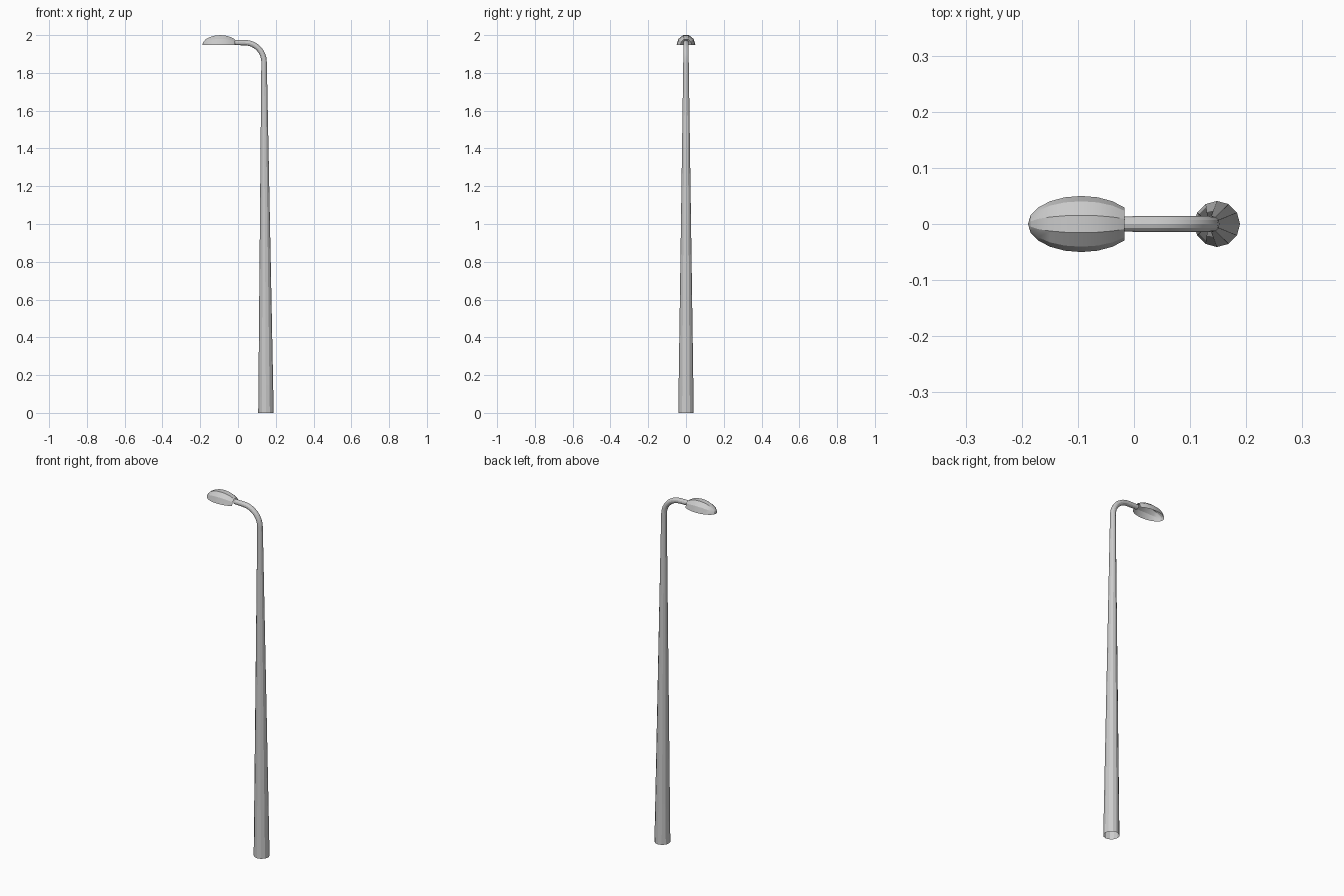
import bpy, bmesh
from math import sin, cos, pi, radians

if "Cube" in bpy.data.objects:
    bpy.data.objects.remove(bpy.data.objects["Cube"])


def make_object(name, rings, closed, tip=None):
    """Skin successive rings of points; optionally finish with a tip fan."""
    bm = bmesh.new()
    rows = [[bm.verts.new(p) for p in ring] for ring in rings]
    n = len(rows[0])
    count = n if closed else n - 1
    for a, b in zip(rows, rows[1:]):
        for i in range(count):
            j = (i + 1) % n
            bm.faces.new((a[i], a[j], b[j], b[i]))
    if tip:
        t = bm.verts.new(tip)
        for i in range(count):
            bm.faces.new((rows[-1][i], rows[-1][(i + 1) % n], t))
    bmesh.ops.recalc_face_normals(bm, faces=bm.faces[:])
    mesh = bpy.data.meshes.new(name)
    bm.to_mesh(mesh)
    bm.free()
    obj = bpy.data.objects.new(name, mesh)
    bpy.context.collection.objects.link(obj)
    return obj


# Pole: tapered, leaning shaft that bends over into a thin arm, open ends
SIDES = 12
path = [(0.148, 0.0, 0.0, 0.041)]                      # x, z, bend angle, radius
for k in range(9):
    a = pi / 2 * k / 8
    path.append((0.036 + 0.102 * cos(a), 1.858 + 0.102 * sin(a), a, 0.0145))
path.append((-0.02, 1.961, pi / 2, 0.0135))

rings = []
for x, z, a, r in path:
    ring = []
    for i in range(SIDES):
        t = 2 * pi * i / SIDES
        ring.append((x + r * cos(t) * cos(a), r * sin(t), z + r * cos(t) * sin(a)))
    rings.append(ring)
make_object("pole", rings, True)

# Lamp shade: hollow half ellipsoid lying along x, cut off where the arm enters
CX, RX, RY, RZ, BASE = -0.094, 0.095, 0.05, 0.0555, 1.947
rings = []
for k in range(2, 10):
    a = radians(18 * k)
    rings.append([(CX + RX * cos(a), RY * sin(a) * cos(pi * i / 5),
                   BASE + RZ * sin(a) * sin(pi * i / 5)) for i in range(6)])
shade = make_object("lamp_shade", rings, False, (CX - RX, 0, BASE))

# Make sure the shade's faces point outward (up)
mesh = shade.data
if sum(p.normal.z * p.area for p in mesh.polygons) < 0:
    mesh.flip_normals()

# Soft shading along the length, crisp lengthwise ridges
for obj in bpy.context.collection.objects:
    obj.select_set(True)
bpy.context.view_layer.objects.active = shade
bpy.ops.object.shade_smooth_by_angle(angle=radians(25))
